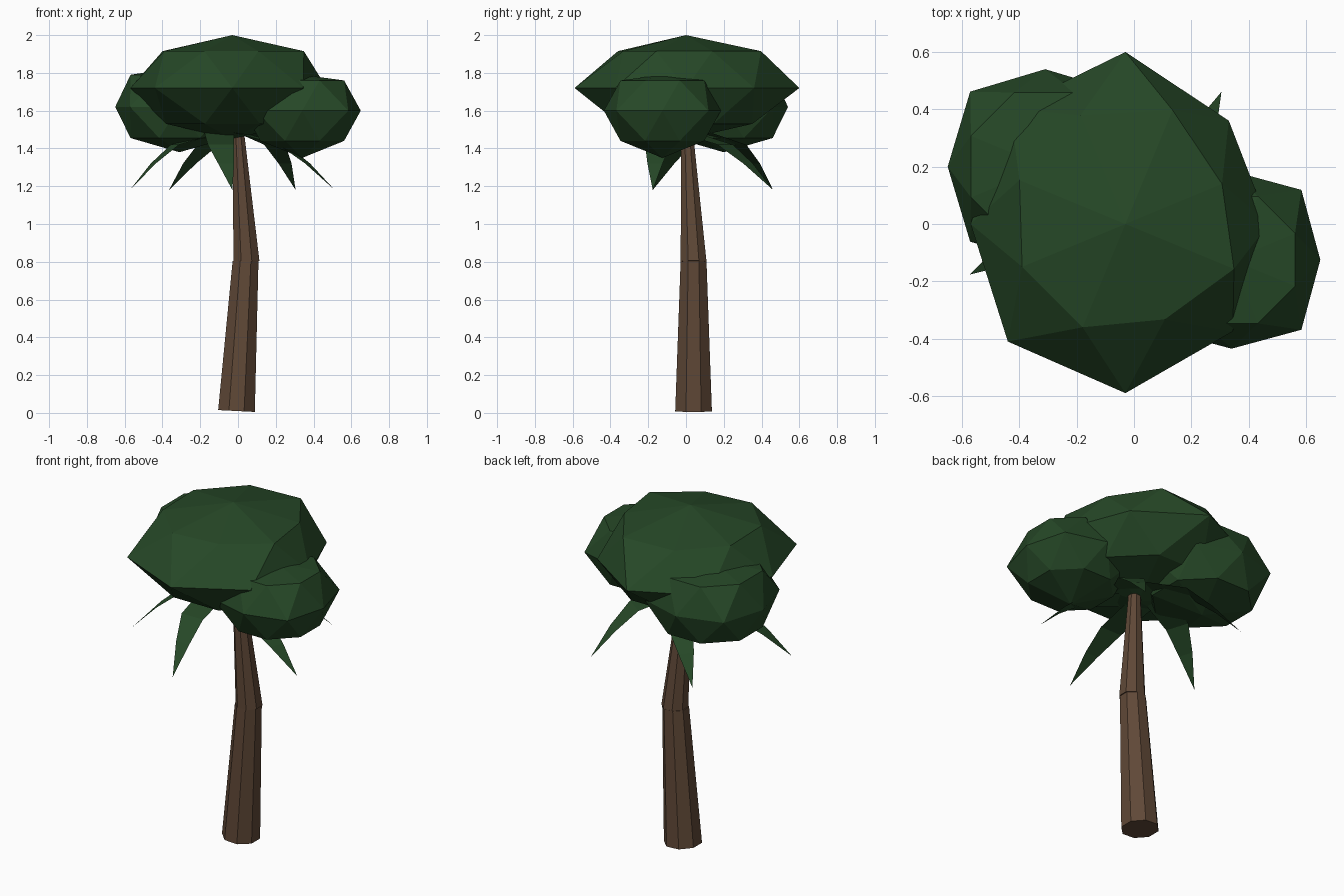
import bpy, bmesh
from math import sin, cos, tau, radians
from mathutils import Vector

default = bpy.data.objects.get("Cube")
if default:
    bpy.data.objects.remove(default)


def material(name, rgb):
    mat = bpy.data.materials.new(name)
    mat.use_nodes = True
    mat.diffuse_color = (*rgb, 1)
    bsdf = mat.node_tree.nodes["Principled BSDF"]
    bsdf.inputs["Base Color"].default_value = (*rgb, 1)
    bsdf.inputs["Roughness"].default_value = 0.9
    return mat


leaf_green = material("leaf green", (0.019, 0.064, 0.020))
bark_brown = material("bark brown", (0.115, 0.065, 0.038))


def finish(bm, name, mat):
    bmesh.ops.recalc_face_normals(bm, faces=bm.faces)
    mesh = bpy.data.meshes.new(name)
    bm.to_mesh(mesh)
    bm.free()
    mesh.materials.append(mat)
    obj = bpy.data.objects.new(name, mesh)
    bpy.context.collection.objects.link(obj)
    return obj


def ring(bm, center, radii, z, offset=0.0):
    """Ring of vertices, one per radius, turned by a fraction of a step."""
    n = len(radii)
    return [bm.verts.new((center[0] + r * cos(tau * (i + offset) / n),
                          center[1] + r * sin(tau * (i + offset) / n), z))
            for i, r in enumerate(radii)]


def trunk_segment(name, bottom, top, r_bottom, r_top, tilt=0.0):
    bm = bmesh.new()
    low = ring(bm, bottom, [r_bottom] * 8, bottom[2], 0.5)
    high = ring(bm, top, [r_top] * 8, top[2], 0.5)
    for v in low:
        v.co.z += tilt * (v.co.x - bottom[0])
    for i in range(8):
        j = (i + 1) % 8
        bm.faces.new((low[i], low[j], high[j], high[i]))
    bm.faces.new(low)
    bm.faces.new(high)
    return finish(bm, name, bark_brown)


def foliage(name, center, middle, upper, lower, heights):
    """Faceted clump: two poles and three staggered rings."""
    z_top, z_up, z_mid, z_low, z_bottom = heights
    bm = bmesh.new()
    mid = ring(bm, center, middle, z_mid)
    for pole_z, radii, z in ((z_top, upper, z_up), (z_bottom, lower, z_low)):
        pole = bm.verts.new((*center, pole_z))
        band = ring(bm, center, radii, z, 0.5)
        for i in range(len(band)):
            j = (i + 1) % len(band)
            bm.faces.new((mid[i], mid[j], band[i]))
            bm.faces.new((mid[j], band[j], band[i]))
            bm.faces.new((band[i], band[j], pole))
    return finish(bm, name, leaf_green)


def frond(name, angle):
    """Thin drooping blade: one straight edge, one tapering edge."""
    out = Vector((cos(angle), sin(angle), 0))
    side = Vector((out.y, -out.x, 0))
    start = Vector((-0.03, 0, 0))
    bm = bmesh.new()
    rows = []
    for r, z, w in ((0.03, 1.49, 0.15), (0.3, 1.42, 0.13), (0.43, 1.32, 0.075)):
        p = start + out * r + Vector((0, 0, z))
        rows.append([bm.verts.new(p - side * 0.01), bm.verts.new(p + side * w)])
    tip = bm.verts.new(start + out * 0.57 + Vector((0, 0, 1.18)))
    for a, b in zip(rows, rows[1:]):
        bm.faces.new((a[0], a[1], b[1], b[0]))
    bm.faces.new((*rows[-1], tip))
    return finish(bm, name, leaf_green)


# Bent trunk in two tapering pieces
trunk_segment("lower_trunk", (-0.008, 0.04, 0.01), (0.04, 0.04, 0.805), 0.105, 0.074, -0.05)
trunk_segment("upper_trunk", (0.045, 0.04, 0.8), (0, 0.005, 1.5), 0.074, 0.033, 0.08)

# Crown and its two side clumps
foliage("crown", (-0.03, 0),
        [0.5, 0.51, 0.6, 0.57, 0.54, 0.58, 0.59, 0.53],
        [0.365, 0.43, 0.41, 0.4, 0.39, 0.39, 0.36, 0.41],
        [0.38] * 8, (2.0, 1.915, 1.72, 1.53, 1.45))
foliage("left_clump", (0.34, -0.125), [0.31, 0.345] * 4, [0.24] * 8, [0.24] * 8,
        (1.79, 1.76, 1.6, 1.44, 1.35))
foliage("right_clump", (-0.31, 0.2), [0.34, 0.37] * 4, [0.28] * 8, [0.28] * 8,
        (1.83, 1.79, 1.62, 1.455, 1.38))

# Hanging fronds around the trunk top
for k in range(5):
    frond(f"frond_{k + 1}", radians(54 + 72 * k))
